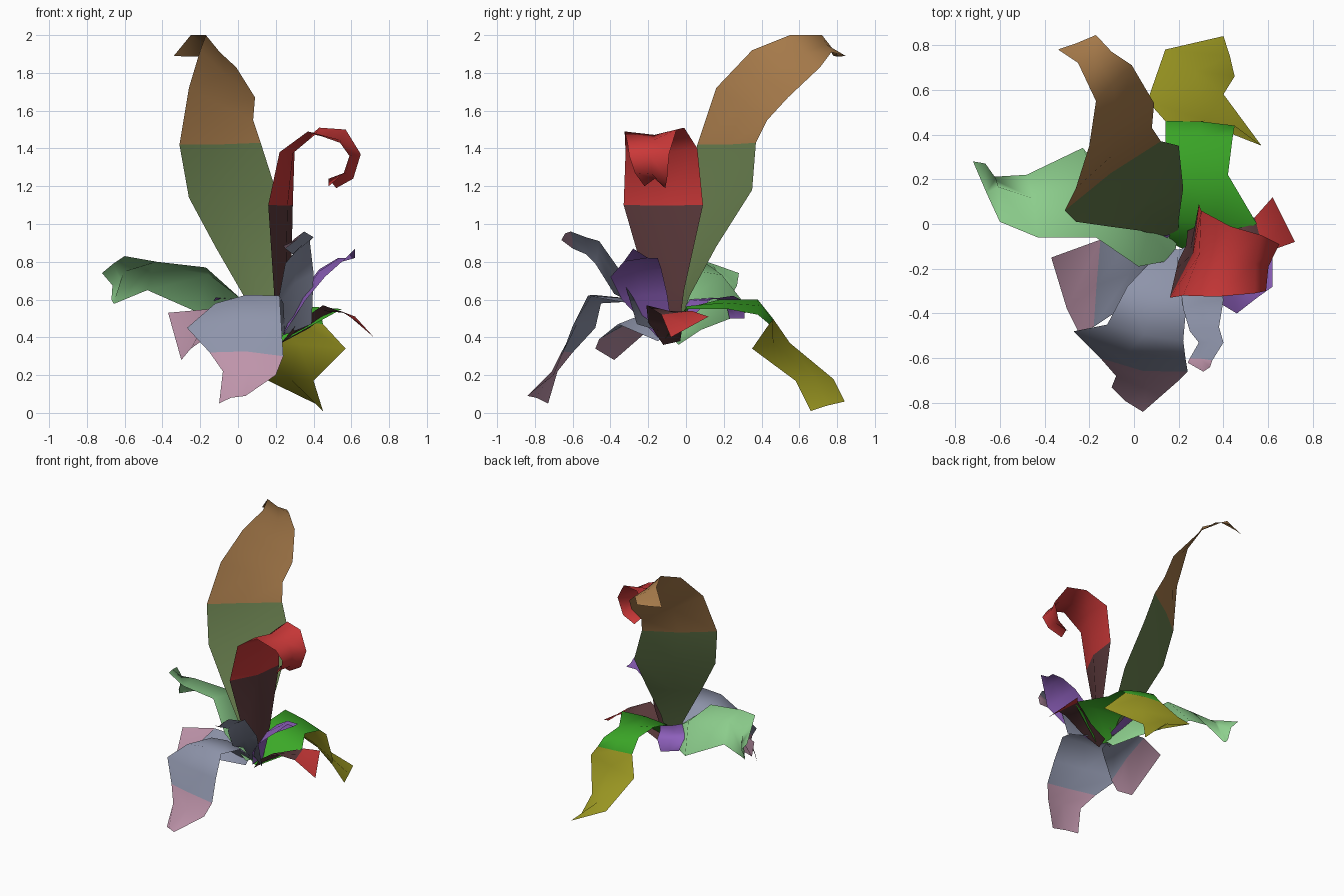
import bpy
from mathutils import Vector


def paint(name, r, g, b):
    m = bpy.data.materials.new(name)
    lin = [((c / 255 + 0.055) / 1.055) ** 2.4 for c in (r, g, b)]
    m.diffuse_color = (*lin, 1)
    return m


moss = paint("moss green", 104, 126, 78)
tan = paint("tan brown", 166, 122, 74)
maroon = paint("dark maroon", 92, 58, 60)
red = paint("red", 202, 56, 56)
mint = paint("mint green", 142, 208, 142)
grass = paint("grass green", 60, 170, 40)
olive = paint("olive yellow", 162, 158, 36)
slate = paint("slate blue", 142, 148, 170)
pink = paint("dusty pink", 190, 148, 170)
purple = paint("purple", 142, 96, 188)


def leaf(name, rows, base, tip=None, split=99, sag=0.0, tip_mid=None):
    """Sheet of paired edge points with a centre rib; bands from split on get the tip colour."""
    verts = []
    for i, (l, r) in enumerate(rows):
        l, r = Vector(l), Vector(r)
        a, b = rows[max(i - 1, 0)], rows[min(i + 1, len(rows) - 1)]
        along = Vector(b[0]) + Vector(b[1]) - Vector(a[0]) - Vector(a[1])
        n = along.cross(r - l).normalized()
        mid = (l + r) / 2 + n * sag * (r - l).length
        if tip_mid and i == len(rows) - 1:
            mid = Vector(tip_mid)
        verts += [l, mid, r]
    faces = [(3 * i + c, 3 * i + c + 1, 3 * i + c + 4, 3 * i + c + 3)
             for i in range(len(rows) - 1) for c in (0, 1)]
    me = bpy.data.meshes.new(name)
    me.from_pydata(verts, [], faces)
    me.materials.append(base)
    if tip:
        me.materials.append(tip)
    for k, p in enumerate(me.polygons):
        p.material_index = 1 if tip and k // 2 >= split else 0
        p.use_smooth = True
    ob = bpy.data.objects.new(name, me)
    bpy.context.collection.objects.link(ob)


# tall rear leaf, arching backwards
leaf("tall_leaf", [
    ((.13, -.06, .45), (.2, -.03, .48)),
    ((.03, -.03, .62), (.2, .02, .62)),
    ((-.12, -.01, .88), (.22, .16, .88)),
    ((-.26, .01, 1.14), (.2, .35, 1.18)),
    ((-.31, .06, 1.42), (.12, .37, 1.43)),
    ((-.26, .16, 1.72), (.08, .43, 1.55)),
    ((-.2, .35, 1.92), (.09, .54, 1.67)),
    ((-.17, .55, 2.0), (-.01, .71, 1.83)),
    ((-.25, .72, 2.0), (-.1, .77, 1.91)),
    ((-.34, .78, 1.89), (-.17, .845, 1.89))],
    moss, tan, 4, .03)

# upright leaf with a curled end
leaf("curled_leaf", [
    ((.2, -.16, .5), (.24, -.03, .5)),
    ((.19, -.2, .65), (.28, -.01, .65)),
    ((.16, -.33, 1.1), (.29, .09, 1.1)),
    ((.22, -.32, 1.38), (.3, .06, 1.4)),
    ((.37, -.325, 1.49), (.43, -.01, 1.51)),
    ((.54, -.31, 1.43), (.57, -.05, 1.5)),
    ((.59, -.3, 1.36), (.65, -.09, 1.37)),
    ((.56, -.27, 1.27), (.61, -.1, 1.24)),
    ((.48, -.22, 1.2), (.52, -.11, 1.19))],
    maroon, red, 2, -.09, (.48, -.165, 1.24))

# small leaf pointing right
leaf("small_right_leaf", [
    ((.22, -.12, .36), (.24, -.03, .38)),
    ((.32, -.2, .48), (.38, -.02, .45)),
    ((.45, -.21, .57), (.45, -.01, .51)),
    ((.58, -.13, .52), (.54, .03, .54)),
    ((.72, -.08, .4), (.62, .12, .51))],
    maroon, red, 3)

# broad leaf pointing left
leaf("left_leaf", [
    ((.18, -.16, .42), (.16, -.04, .36)),
    ((.02, -.19, .6), (.02, .08, .44)),
    ((-.17, -.06, .77), (-.23, .34, .54)),
    ((-.43, -.06, .8), (-.48, .22, .65)),
    ((-.6, .01, .83), (-.65, .21, .58)),
    ((-.66, .14, .79), (-.66, .22, .58)),
    ((-.72, .28, .74), (-.67, .23, .6))],
    mint, sag=-.22)

# drooping rear leaf
leaf("rear_leaf", [
    ((.16, -.08, .4), (.24, -.12, .38)),
    ((.15, .02, .56), (.55, .0, .55)),
    ((.15, .18, .6), (.42, .22, .55)),
    ((.14, .38, .6), (.44, .38, .52)),
    ((.14, .46, .5), (.45, .44, .47)),
    ((.06, .55, .37), (.57, .35, .34)),
    ((.14, .78, .18), (.4, .58, .17)),
    ((.4, .84, .06), (.45, .66, .01))],
    grass, olive, 4, -.03)

# drooping front leaf
leaf("front_leaf", [
    ((.12, -.12, .4), (.25, -.12, .42)),
    ((-.03, -.28, .59), (.24, -.3, .58)),
    ((-.12, -.45, .58), (.22, -.52, .62)),
    ((-.27, -.48, .45), (.23, -.6, .46)),
    ((-.15, -.6, .32), (.24, -.66, .3)),
    ((-.08, -.68, .22), (.2, -.7, .2)),
    ((-.1, -.73, .05), (.04, -.84, .09))],
    slate, pink, 4, .08)

# short front left leaf
leaf("front_left_leaf", [
    ((.15, -.06, .42), (.17, -.15, .38)),
    ((-.02, -.08, .55), (-.03, -.36, .47)),
    ((-.15, -.07, .55), (-.18, -.46, .39)),
    ((-.37, -.15, .53), (-.25, -.48, .34))],
    slate, pink, 2, .05, (-.3, -.38, .28))

# raised front right leaf
leaf("raised_leaf", [
    ((.19, -.12, .42), (.27, -.09, .42)),
    ((.2, -.22, .55), (.39, -.26, .47)),
    ((.22, -.38, .63), (.4, -.34, .74)),
    ((.25, -.48, .79), (.38, -.46, .91)),
    ((.29, -.53, .84), (.4, -.53, .93)),
    ((.25, -.6, .87), (.35, -.61, .96)),
    ((.24, -.62, .885), (.34, -.64, .95))],
    slate, pink, 5, .05, (.31, -.66, .915))

# purple petal on the right
leaf("purple_petal", [
    ((.23, -.15, .4), (.26, -.07, .42)),
    ((.36, -.34, .6), (.33, -.1, .63)),
    ((.46, -.4, .72), (.43, -.13, .76)),
    ((.55, -.33, .8), (.53, -.15, .82)),
    ((.62, -.28, .87), (.62, -.15, .82))],
    purple, sag=.06, tip_mid=(.62, -.2, .82))

# small purple petal at the back
leaf("back_petal", [
    ((.14, -.07, .45), (.19, -.03, .45)),
    ((.02, .02, .6), (.13, .13, .6)),
    ((-.12, .12, .61), (.05, .25, .62)),
    ((-.13, .21, .59), (.03, .31, .59)),
    ((-.1, .23, .5), (.0, .31, .5))],
    purple, sag=.04)
